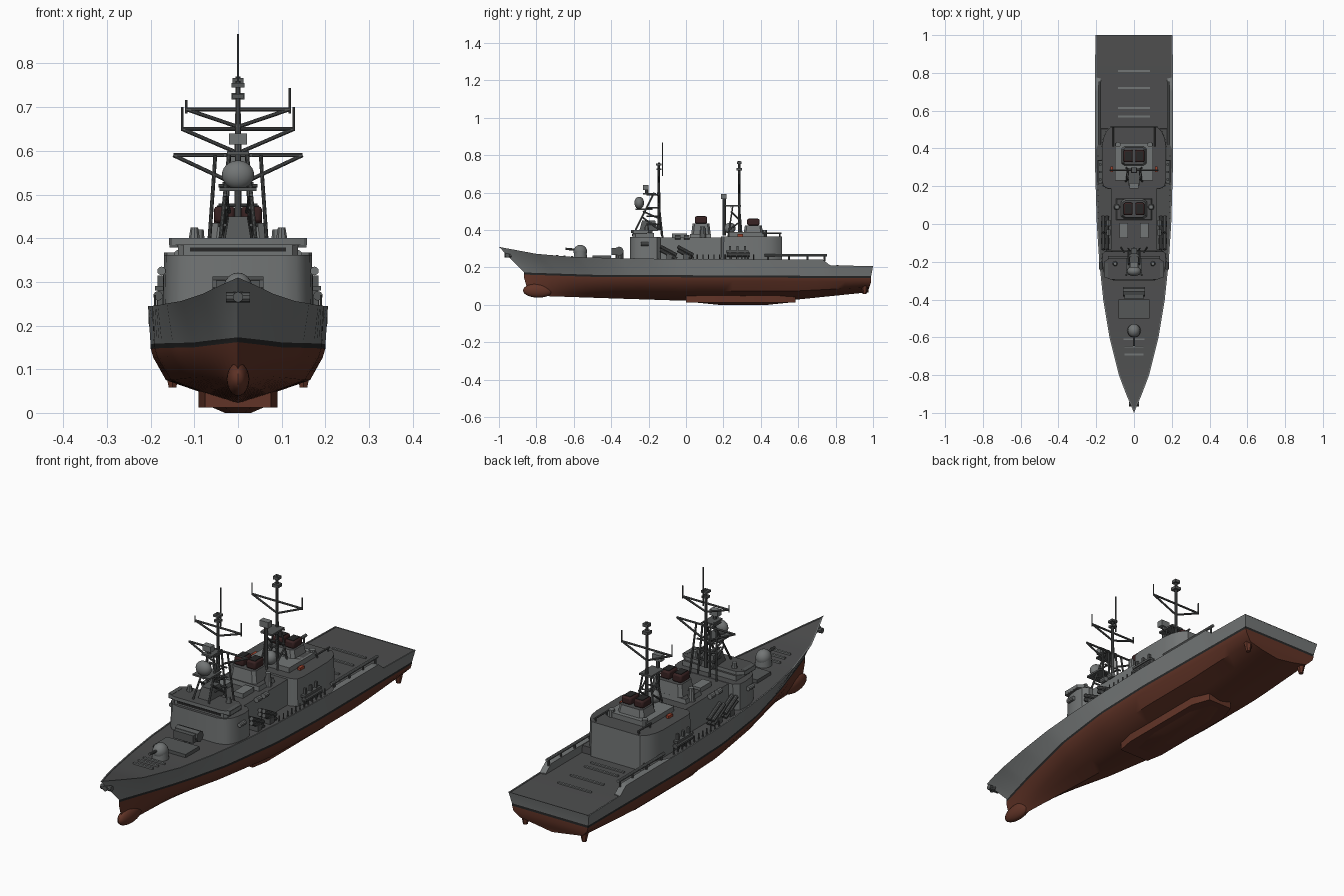
import bpy, bmesh, math
from mathutils import Vector, Matrix

if "Cube" in bpy.data.objects:
    bpy.data.objects.remove(bpy.data.objects["Cube"])

def material(name, r, g, b):
    m = bpy.data.materials.new(name)
    m.diffuse_color = (r, g, b, 1)
    m.use_nodes = True
    m.node_tree.nodes["Principled BSDF"].inputs["Base Color"].default_value = m.diffuse_color
    return m

GREY = material("hull grey", .17, .18, .18)
DECK = material("deck dark grey", .075, .076, .077)
RED = material("antifouling red", .12, .034, .02)
BLACK = material("boot stripe black", .02, .02, .02)
CAP = material("funnel cap maroon", .04, .016, .016)
GEAR = material("mast grey", .09, .095, .095)
BUOY = material("lifebuoy red", .35, .06, .03)

def finish(name, bm, mats, angle=35):
    bmesh.ops.remove_doubles(bm, verts=bm.verts, dist=1e-5)
    bmesh.ops.recalc_face_normals(bm, faces=bm.faces)
    me = bpy.data.meshes.new(name)
    bm.to_mesh(me)
    bm.free()
    for m in mats:
        me.materials.append(m)
    for p in me.polygons:
        p.use_smooth = True
    me.set_sharp_from_angle(angle=math.radians(angle))
    ob = bpy.data.objects.new(name, me)
    bpy.context.collection.objects.link(ob)
    return ob

def box(name, c, s, mat=GREY, rx=0):
    bm = bmesh.new()
    bmesh.ops.create_cube(bm, size=1, matrix=Matrix.Translation(c) @ Matrix.Rotation(rx, 4, 'X') @ Matrix.Diagonal((*s, 1)))
    return finish(name, bm, [mat])

def ball(name, c, s, mat=GREY):
    bm = bmesh.new()
    bmesh.ops.create_uvsphere(bm, u_segments=20, v_segments=12, radius=1,
                              matrix=Matrix.Translation(c) @ Matrix.Diagonal((*s, 1)))
    return finish(name, bm, [mat])

def tubes(name, segs, r, mat=GEAR, r2=None, n=10):
    bm = bmesh.new()
    for a, b in segs:
        a, b = Vector(a), Vector(b)
        d = b - a
        bmesh.ops.create_cone(bm, cap_ends=True, segments=n, radius1=r, radius2=r if r2 is None else r2, depth=d.length,
                              matrix=Matrix.Translation((a + b) / 2) @ d.to_track_quat('Z', 'Y').to_matrix().to_4x4())
    return finish(name, bm, [mat])

def prism(name, half, z0, z1, taper=1.0, mats=(GREY, DECK)):
    """Half plan outline mirrored across x = 0 and raised with a tapered top."""
    pts = half + [(-x, y) for x, y in reversed(half)]
    cy = (min(p[1] for p in pts) + max(p[1] for p in pts)) / 2
    bm = bmesh.new()
    lo = [bm.verts.new((x, y, z0)) for x, y in pts]
    hi = [bm.verts.new((x * taper, cy + (y - cy) * taper, z1)) for x, y in pts]
    bm.faces.new(lo)
    bm.faces.new(hi).material_index = 1
    for i in range(len(pts)):
        j = (i + 1) % len(pts)
        bm.faces.new((lo[i], lo[j], hi[j], hi[i]))
    return finish(name, bm, mats)

def interp(tab, v):
    if v <= tab[0][0]:
        return tab[0][1]
    for (a, p), (b, q) in zip(tab, tab[1:]):
        if v <= b:
            return p + (q - p) * (v - a) / (b - a)
    return tab[-1][1]

# Hull: lofted levels, each with its own stem and stern position
SHEER = [(-1, .31), (-.8, .273), (-.6, .256), (-.3, .248), (0, .245), (.73, .243), (.77, .212), (1, .207)]
W_DECK = [(-1, 0), (-.9, .042), (-.8, .08), (-.6, .13), (-.4, .163), (-.2, .184), (0, .197), (.3, .206), (1, .205)]
W_WL = [(-.86, 0), (-.6, .075), (-.3, .15), (0, .19), (.3, .2), (1, .193)]
W_BILGE = [(-.85, 0), (-.6, .045), (-.3, .11), (0, .152), (.3, .165), (.7, .165), (1, .158)]
Z_KEEL = [(-.84, .05), (-.4, .035), (0, .022), (.55, .024), (1, .07)]
Z_BILGE = [(-.85, .09), (0, .075), (.6, .075), (1, .095)]
Z_WL = [(-.86, .162), (-.5, .15), (1, .143)]

def hull_ring(s):
    def at(stem, end):
        return stem + (s + 1) / 2 * (end - stem)
    yd, yw, yb, yk = at(-1, 1), at(-.865, .99), at(-.85, .98), at(-.84, .975)
    wd, zd, ww, zw = interp(W_DECK, yd), interp(SHEER, yd), interp(W_WL, yw), interp(Z_WL, yw)
    inset = .03 if .4 < yd < .775 else .006
    floor = .208 if .505 < yd < .8 else zd - .003
    inner = max(0, wd - inset)
    if s <= -1:
        wd = ww = inner = 0
    wb = interp(W_BILGE, yb)
    zb, zk = interp(Z_BILGE, yb), interp(Z_KEEL, yk)
    return [(0, yk, zk), (wb * .55, yk, zk + (zb - zk) * .5), (wb, yb, zb), (ww * .97, yw, zw - .02), (ww, yw, zw),
            (ww + (wd - ww) * .1, yw, zw + .011), (wd, yd, zd), (inner, yd, zd), (inner, yd, floor), (0, yd, floor)]

bm = bmesh.new()
stations = sorted([-1 + i / 20 for i in range(41)] + [-.98, .504, .506, .73, .77, .776])
rings = [[[bm.verts.new((sx * x, y, z)) for x, y, z in hull_ring(s)] for s in stations] for sx in (1, -1)]
strip = [2, 2, 2, 2, 3, 0, 0, 0, 1]
for side in rings:
    for a, b in zip(side, side[1:]):
        for k in range(9):
            bm.faces.new((a[k], a[k + 1], b[k + 1], b[k])).material_index = strip[k]
for k in range(9):  # transom
    r, l = rings[0][-1], rings[1][-1]
    bm.faces.new((r[k], r[k + 1], l[k + 1], l[k])).material_index = strip[k]
bmesh.ops.dissolve_degenerate(bm, dist=1e-6, edges=bm.edges)
finish("hull", bm, [GREY, DECK, RED, BLACK], 40)
ball("bow_bulb", (0, -.79, .077), (.026, .082, .038), RED)
prism("keel_box", [(.075, 0), (.09, .08), (.09, .5), (.06, .585)], .012, .06, 1.0, (RED, RED))
prism("keel_ridge", [(.03, .05), (.06, .2), (.06, .45), (.02, .56)], .013, 0, .5, (RED, RED))
for sx in (1, -1):
    tubes("rudder", [((sx * .15, .955, .058), (sx * .15, .955, .115))], .01, RED, .022, 6)
tubes("bow_anchor", [((-.027, -.955, .265), (.027, -.955, .265)), ((0, -.97, .265), (0, -.93, .265))], .012)

# Superstructure blocks
prism("bridge_block", [(.1, -.3), (.135, -.29), (.155, -.27), (.167, -.235), (.172, -.19), (.168, -.155), (.145, -.135)], .24, .362, .985)
prism("midship_house", [(.122, -.15), (.122, .22)], .235, .36)
prism("hangar", [(.14, .185), (.165, .2), (.172, .23), (.172, .41), (.165, .455), (.15, .49), (.125, .515)], .2, .367, .985)
prism("pilot_house", [(.125, -.285), (.137, -.27), (.137, -.17)], .355, .385)
prism("bridge_roof", [(.12, -.295), (.158, -.28), (.158, -.2), (.13, -.18)], .384, .4)
box("bridge_windows", (0, -.2855, .374), (.22, .004, .01), BLACK)
box("hangar_roof_house", (0, .33, .375), (.2, .2, .03), GREY)
for sx in (1, -1):
    box("bridge_wing", (sx * .147, -.245, .39), (.02, .075, .022), GEAR)
    tubes("bridge_director", [((sx * .1, -.21, .395), (sx * .1, -.21, .425))], .014, GREY, .009)
    box("roof_locker", (sx * .055, -.035, .37), (.045, .08, .022))
    tubes("roof_rail", [((sx * .11, .41, .382), (sx * .11, .51, .382)), ((sx * .11, .42, .365), (sx * .11, .42, .382)),
                        ((sx * .11, .5, .365), (sx * .11, .5, .382))], .004)
    tubes("side_vent", [((sx * .09, .09, .355), (sx * .09, .09, .42))], .018, GREY, .012)
    tubes("aft_vent", [((sx * .085, .42, .365), (sx * .085, .42, .4))], .014, GREY)

# Funnels with paired maroon caps
def funnel(y, zbase, ztop, zcap):
    prism("funnel_base", [(.095, y - .06), (.095, y + .055)], zbase, zbase + .025, .95)
    prism("funnel_casing", [(.055, y - .055), (.072, y - .042), (.072, y + .042), (.055, y + .055)], zbase, ztop, .82)
    for sx in (1, -1):
        prism_ob = box("funnel_cap", (sx * .031, y, (ztop + zcap) / 2), (.048, .066, zcap - ztop), CAP)
        b = prism_ob.modifiers.new("rounding", 'BEVEL')
        b.width, b.segments = .008, 2
        box("funnel_grille", (sx * .031, y, zcap), (.034, .05, .004), BLACK)

funnel(.08, .355, .435, .473)
funnel(.36, .365, .425, .46)

# Fore mast
PY = -.145
prism("mast_pedestal", [(.03, -.25), (.035, -.15)], .395, .45, .7, (GEAR, GEAR))
tubes("fore_pole", [((0, PY, .4), (0, PY, .76))], .009, GEAR, .006)
tubes("fore_whip", [((0, -.125, .69), (0, -.125, .868))], .003)
for sx in (1, -1):
    e = sx * .118
    tubes("fore_lattice", [((sx * .068, -.125, .36), (sx * .052, -.15, .59)), ((sx * .04, -.27, .4), (sx * .02, -.17, .6)),
                           ((sx * .03, -.13, .37), (sx * .02, -.15, .6)), ((sx * .03, -.14, .4), (sx * .028, -.235, .47)),
                           ((sx * .03, -.23, .5), (sx * .02, -.14, .46))], .0045)
    tubes("fore_yards", [((0, PY, .695), (e, PY, .695)), ((0, PY, .59), (sx * .148, PY, .59)), ((sx * .148, PY, .59), (sx * .02, PY, .53)),
                         ((e, PY, .695), (0, PY, .655))], .0045)
    tubes("fore_yard_aerial", [((e, PY, .685), (e, PY, .73 + sx * .014))], .003)
for z in (.43, .475, .52, .59):
    tubes("fore_crossbars", [((-.045, PY, z), (.045, PY, z)), ((-.03, PY, z), (-.03, -.21, z)), ((.03, PY, z), (.03, -.21, z))], .004)
box("radar_platform", (0, -.225, .512), (.085, .09, .008), GEAR)
ball("radar_dome", (0, -.25, .545), (.037, .026, .033))
box("search_radar_platform", (0, -.195, .595), (.05, .07, .008), GEAR)
box("search_radar", (0, -.215, .627), (.042, .028, .026), GREY)
tubes("search_radar_post", [((0, -.21, .59), (0, -.21, .62))], .009)
for z, w in ((.725, .026), (.75, .03)):
    box("fore_mast_fitting", (0, PY, z), (w, w, .01), GEAR)

# Aft mast
AY = .285
tubes("aft_pole", [((0, AY, .36), (0, AY, .77))], .008, GEAR, .006)
for z, w in ((.725, .03), (.76, .026)):
    box("aft_mast_fitting", (0, AY, z), (w, w, .014), GEAR)
for sx in (1, -1):
    e = sx * .128
    tubes("aft_lattice", [((sx * .045, .225, .36), (sx * .02, .25, .53)), ((sx * .045, .3, .36), (sx * .02, .285, .53)),
                          ((sx * .04, .23, .4), (sx * .035, .295, .45)), ((sx * .03, .29, .45), (sx * .025, .24, .5))], .004)
    tubes("aft_yards", [((0, AY, .65), (e, AY, .65)), ((e, AY, .65), (0, AY, .595))], .0045)
    tubes("aft_yard_aerial", [((e, AY, .645), (e, AY, .7))], .003)
for z in (.41, .46, .525):
    tubes("aft_crossbars", [((-.035, .24, z), (.035, .24, z)), ((-.035, .29, z), (.035, .29, z))], .0035)
box("aft_radar_platform", (0, .25, .53), (.06, .09, .008), GEAR)
tubes("aft_radar_post", [((0, .205, .37), (0, .205, .575))], .009)
box("aft_radar", (0, .202, .58), (.045, .028, .028), GREY)
ball("aft_director", (0, .235, .41), (.03, .03, .03))

# Foredeck weapons
tubes("gun_base", [((0, -.565, .25), (0, -.565, .285))], .036, GREY, .033, 20)
ball("gun_turret", (0, -.565, .285), (.033, .036, .036))
tubes("gun_barrel", [((0, -.59, .295), (0, -.645, .3))], .006)
box("launcher_pad", (0, -.45, .257), (.165, .1, .016), GEAR)
tubes("launcher_post", [((0, -.355, .245), (0, -.355, .285))], .022)
tubes("box_launcher", [((-.058, -.358, .287), (.058, -.358, .287))], .025, GEAR, n=8)
box("launcher_front", (0, -.375, .285), (.1, .045, .036), GEAR)

# Raised strips on the fore and aft decks
for y, w, z in ((-.61, .11, .257), (-.65, .1, .261), (-.69, .1, .264), (.57, .17, .21), (.615, .17, .21), (.72, .17, .21), (.81, .17, .21)):
    box("deck_strip", (0, y, z), (w, .01, .008), GREY)

# Side deck gear
for sx in (1, -1):
    for y in (-.135, -.045):
        for dx in (0, .021):
            for dz in (0, .02):
                x = sx * (.142 + dx)
                tubes("missile_canister", [((x, y, .292 + dz), (x, y + .085, .246 + dz))], .0095)
        box("canister_stand", (sx * .152, y + .045, .255), (.045, .03, .03), GEAR)
    tubes("side_boom", [((sx * .182, .42, .265), (sx * .182, .755, .265))], .007, GREY)
    for y in (.44, .55, .65, .74):
        tubes("boom_bracket", [((sx * .182, y, .235), (sx * .182, y, .265))], .005)
    box("side_platform", (sx * .18, .275, .285), (.02, .12, .01), GEAR)
    tubes("torpedo_tube", [((sx * .183, .22, .268), (sx * .183, .34, .268))], .011)
    for y in (.235, .275, .315):
        box("davit", (sx * .178, y, .28), (.012, .01, .07), GEAR)
    tubes("rail_posts", [((sx * .19, .03 * i, .24), (sx * .19, .03 * i, .27)) for i in range(1, 13)], .003, n=6)
    box("lifebuoy", (sx * .118, .29, .372), (.014, .03, .014), BUOY)
    tubes("life_raft", [((sx * .175, -.24, .325), (sx * .175, -.2, .325))], .01, GREY)
    tubes("raft_rack", [((sx * .135, -.01 - .05 * i, .362), (sx * .135, .02 - .05 * i, .362)) for i in range(2)], .012, GREY)
